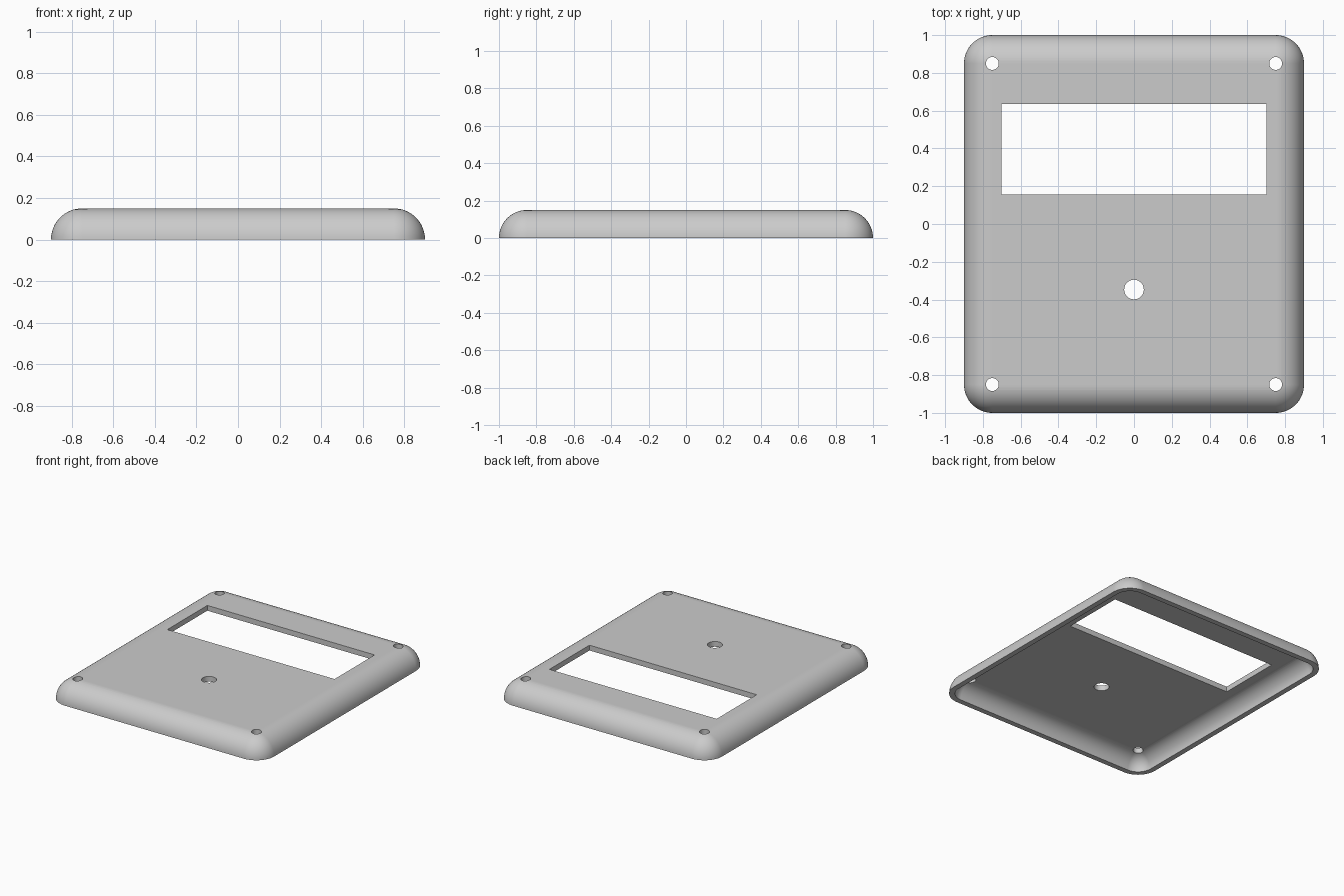
import bpy
import bmesh
from math import sin, cos, pi
from mathutils import Matrix

if "Cube" in bpy.data.objects:
    bpy.data.objects.remove(bpy.data.objects["Cube"], do_unlink=True)

CORE_X, CORE_Y = 0.75, 0.85      # centres of the rounded corners
RADIUS, WALL = 0.15, 0.04
STEPS = 16                       # segments per quarter turn


def rounded_rings(bm, radius):
    """Stack rounded rectangles into a dome; return bottom and top rings."""
    rings = []
    for i in range(STEPS + 1):
        rise = i / STEPS * pi / 2
        r, z = radius * cos(rise), radius * sin(rise)
        ring = []
        for q, (sx, sy) in enumerate([(1, 1), (-1, 1), (-1, -1), (1, -1)]):
            for j in range(STEPS + 1):
                a = (q + j / STEPS) * pi / 2
                ring.append(bm.verts.new((sx * CORE_X + r * cos(a),
                                          sy * CORE_Y + r * sin(a), z)))
        rings.append(ring)
    for low, high in zip(rings, rings[1:]):
        bridge(bm, low, high)
    bm.faces.new(rings[-1])
    return rings[0]


def bridge(bm, a, b):
    for i in range(len(a)):
        k = (i + 1) % len(a)
        bm.faces.new((a[i], a[k], b[k], b[i]))


def make_object(name, bm):
    bmesh.ops.remove_doubles(bm, verts=bm.verts, dist=1e-5)
    bmesh.ops.recalc_face_normals(bm, faces=bm.faces)
    mesh = bpy.data.meshes.new(name)
    bm.to_mesh(mesh)
    bm.free()
    obj = bpy.data.objects.new(name, mesh)
    bpy.context.collection.objects.link(obj)
    return obj


# Hollow cover: outer dome, inner dome and the flat rim joining them
bm = bmesh.new()
outer = rounded_rings(bm, RADIUS)
inner = rounded_rings(bm, RADIUS - WALL)
bridge(bm, outer, inner)
cover = make_object("enclosure_cover", bm)

# Cutters: display window, four screw holes and the button hole
bm = bmesh.new()
bmesh.ops.create_cube(bm, size=1, matrix=Matrix.Translation((0, 0.395, 0.15))
                      @ Matrix.Diagonal((1.404, 0.48, 0.4, 1)))
holes = [(x, y, 0.034) for x in (-CORE_X, CORE_X) for y in (-CORE_Y, CORE_Y)]
holes.append((0, -0.347, 0.052))
for x, y, r in holes:
    bmesh.ops.create_cone(bm, cap_ends=True, segments=32, radius1=r, radius2=r,
                          depth=0.4, matrix=Matrix.Translation((x, y, 0.15)))
cutter = make_object("opening_cutter", bm)
cutter.hide_render = True

bpy.ops.object.select_all(action='DESELECT')
bpy.context.view_layer.objects.active = cover
cover.select_set(True)
cut = cover.modifiers.new("openings", 'BOOLEAN')
cut.operation, cut.solver, cut.object = 'DIFFERENCE', 'EXACT', cutter
bpy.ops.object.modifier_apply(modifier=cut.name)
bpy.data.objects.remove(cutter, do_unlink=True)

# Smooth rounded edges, flat top and crisp openings
bpy.ops.object.shade_smooth_by_angle(angle=pi / 6)
weighted = cover.modifiers.new("flat_top_shading", 'WEIGHTED_NORMAL')
weighted.keep_sharp = True

# Single grey plastic colour
grey = bpy.data.materials.new("grey_plastic")
grey.use_nodes = True
colour = (0.6, 0.6, 0.6, 1)
grey.diffuse_color = colour
grey.node_tree.nodes["Principled BSDF"].inputs["Base Color"].default_value = colour
cover.data.materials.clear()
cover.data.materials.append(grey)
